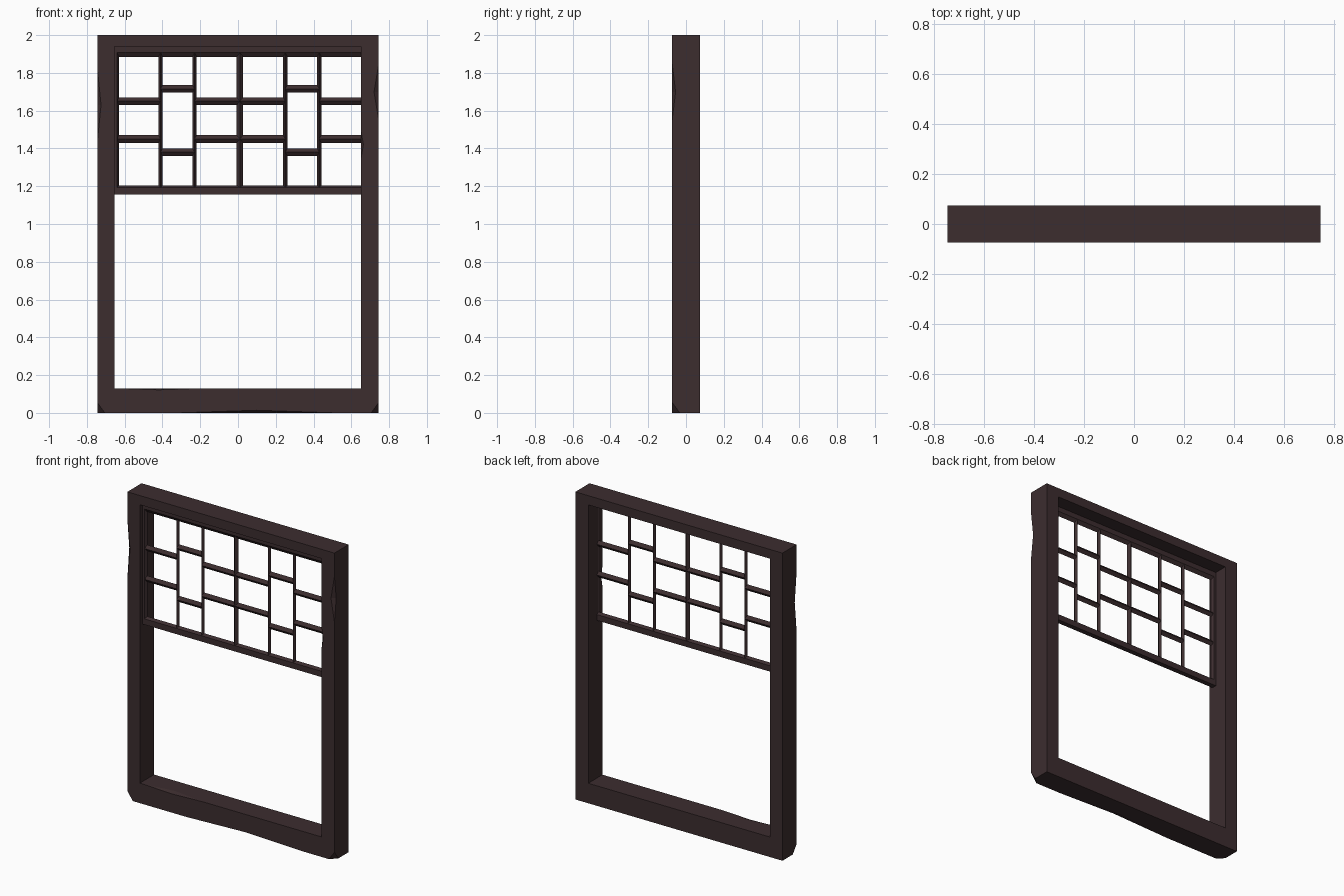
import bpy, bmesh
from mathutils import Vector

if "Cube" in bpy.data.objects:
    bpy.data.objects.remove(bpy.data.objects["Cube"])

wood = bpy.data.materials.new("dark_brown_wood")
wood.use_nodes = True
BROWN = (0.045, 0.026, 0.028, 1)
wood.diffuse_color = BROWN
wood.node_tree.nodes["Principled BSDF"].inputs["Base Color"].default_value = BROWN


def finish(bm, name):
    bmesh.ops.recalc_face_normals(bm, faces=bm.faces)
    mesh = bpy.data.meshes.new(name)
    bm.to_mesh(mesh)
    bm.free()
    mesh.materials.append(wood)
    obj = bpy.data.objects.new(name, mesh)
    bpy.context.collection.objects.link(obj)
    return obj


def box(name, lo, hi):
    bm = bmesh.new()
    lo, hi = Vector(lo), Vector(hi)
    bmesh.ops.create_cube(bm, size=1)
    for v in bm.verts:
        v.co = (lo + hi) / 2 + v.co * (hi - lo)
    return finish(bm, name)


def chip(name, centre, radii):
    """Octahedral wedge used to knock a chip out of an edge."""
    bm = bmesh.new()
    pole = [bm.verts.new(Vector(centre) + Vector((0, 0, s * radii[2]))) for s in (1, -1)]
    ring = [bm.verts.new(Vector(centre) + Vector((a * radii[0], b * radii[1], 0)))
            for a, b in ((1, 0), (0, 1), (-1, 0), (0, -1))]
    for i in range(4):
        for p in pole:
            bm.faces.new((ring[i], ring[(i + 1) % 4], p))
    return finish(bm, name)


def cut(target, cutter):
    cutter.hide_render = True
    mod = target.modifiers.new("cut", "BOOLEAN")
    mod.operation = "DIFFERENCE"
    mod.solver = "EXACT"
    mod.object = cutter
    bpy.context.view_layer.objects.active = target
    bpy.ops.object.modifier_apply(modifier=mod.name)
    bpy.data.objects.remove(cutter)


def bar(name, profile, start, end):
    """Sweep a (across, y) profile along x or z; start and end are (x, z)."""
    bm = bmesh.new()
    horizontal = start[1] == end[1]
    rings = []
    for x, z in (start, end):
        rings.append([bm.verts.new((x, y, z + a) if horizontal else (x + a, y, z))
                      for a, y in profile])
    n = len(profile)
    for i in range(n):
        j = (i + 1) % n
        bm.faces.new((rings[0][i], rings[0][j], rings[1][j], rings[1][i]))
    for r in rings:
        bm.faces.new(r)
    return finish(bm, name)


# Outer frame with one opening
W, D, H = 0.745, 0.073, 2.0
frame = box("outer_frame", (-W, -D, 0), (W, D, H))
cut(frame, box("opening", (-0.655, -1, 0.13), (0.652, 1, 1.94)))

# Worn chips along the front edges
chips = [((-W, -D, 1.63), (0.02, 0.02, 0.2)),
         ((W, -D, 1.7), (0.025, 0.018, 0.15)),
         ((0.652, -D, 1.42), (0.012, 0.012, 0.07)),
         ((0.1, -D, 0), (0.42, 0.04, 0.014)),
         ((-0.42, -D, 0.13), (0.22, 0.03, 0.008)),
         ((-W, -D, 0), (0.04, 0.04, 0.055)),
         ((W, -D, 0), (0.04, 0.04, 0.055))]
for centre, radii in chips:
    cut(frame, chip("edge_chip", centre, radii))

# Lattice panel, set towards the front of the opening
CX, Y, R = 0.01, -0.032, 0.016
TOP, BOTTOM = 1.885, 1.205


def diamond(half):
    return [(half, Y), (0, Y - R), (-half, Y), (0, Y + R)]


def rail(depth, bevel, side):
    """Edging strip: flat outside, ridged towards the panes."""
    return [(side * depth, Y - R), (side * depth, Y + R),
            (side * bevel, Y + R), (0, Y), (side * bevel, Y - R)]


bar("lattice_top_rail", rail(0.06, 0.022, 1), (-0.655, TOP), (0.67, TOP))
bar("lattice_bottom_rail", rail(0.05, 0.012, -1), (-0.655, BOTTOM), (0.67, BOTTOM))
for side, name in ((-1, "right"), (1, "left")):
    x = CX + side * 0.64
    bar("lattice_stile_" + name, rail(0.025, 0.01, side), (x, BOTTOM - 0.03), (x, TOP + 0.04))

# Upright bars
bar("centre_upright", diamond(0.017), (CX, BOTTOM - 0.015), (CX, TOP + 0.02))
for side in (-1, 1):
    for offset in (0.24, 0.42):
        x = CX + side * offset
        bar("upright_bar", diamond(0.011), (x, BOTTOM - 0.015), (x, TOP + 0.02))

# Staggered cross bars, mirrored about the centre upright
for side in (-1, 1):
    for inner, outer, heights in ((0, 0.24, (1.65, 1.45)),
                                  (0.24, 0.42, (1.715, 1.38)),
                                  (0.42, 0.645, (1.65, 1.45))):
        for z in heights:
            bar("cross_bar", diamond(0.02), (CX + side * inner, z), (CX + side * outer, z))
